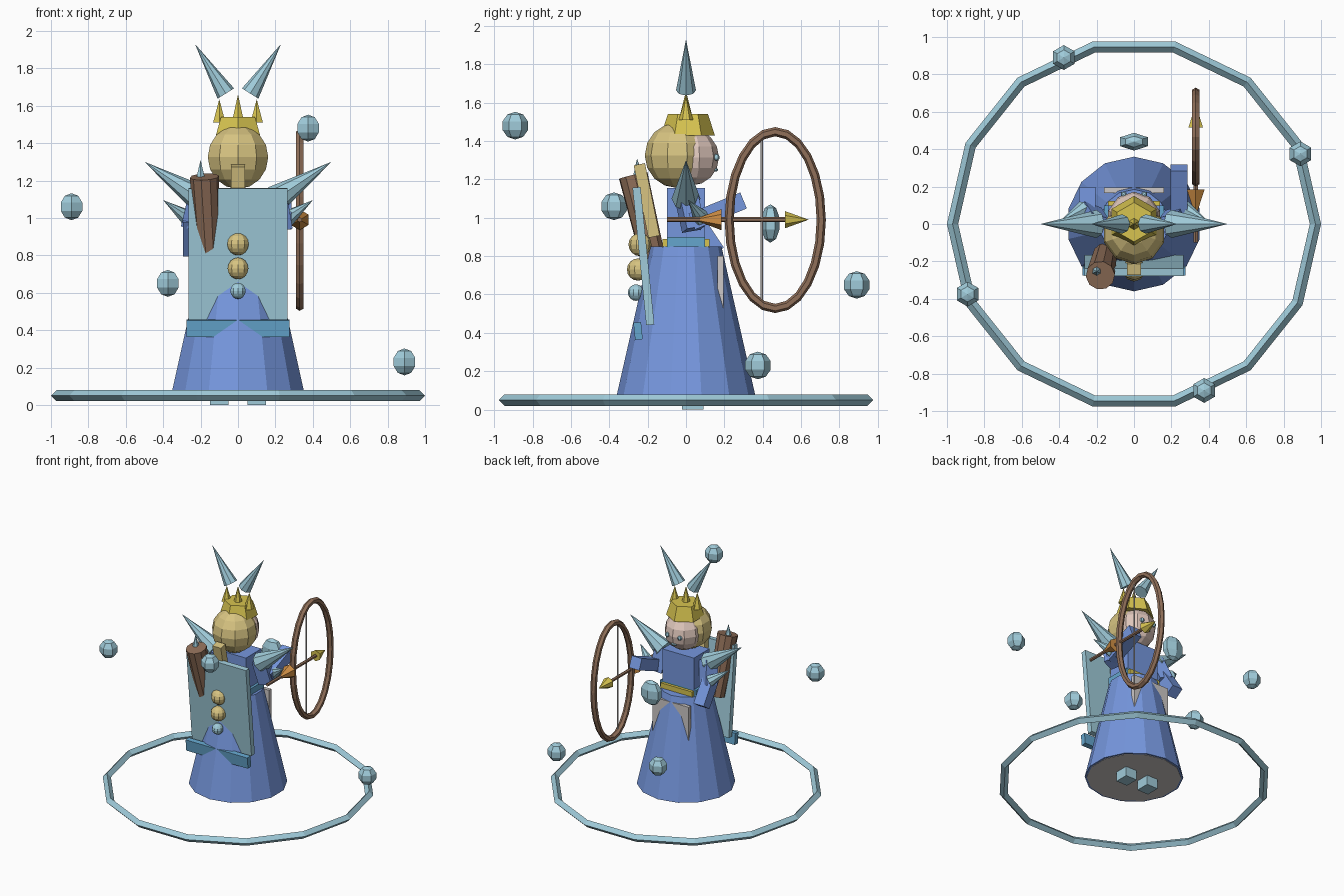
import bpy
from math import radians
from mathutils import Vector

cube = bpy.data.objects.get("Cube")
if cube:
    bpy.data.objects.remove(cube, do_unlink=True)


def material(name, r, g, b):
    m = bpy.data.materials.new(name)
    m.use_nodes = True
    m.diffuse_color = (r, g, b, 1)
    m.node_tree.nodes["Principled BSDF"].inputs["Base Color"].default_value = (r, g, b, 1)
    return m


ICE = material("ice", .35, .60, .70)
BLUE = material("gown blue", .18, .31, .73)
SKY = material("sash blue", .13, .38, .61)
GOLD = material("gold", .68, .55, .08)
HAIR = material("blonde", .68, .55, .22)
SKIN = material("skin", .75, .58, .51)
WOOD = material("wood", .28, .16, .10)
ORANGE = material("orange", .64, .28, .06)
SILVER = material("silver", .61, .58, .57)


def finish(name, mat):
    ob = bpy.context.object
    ob.name = name
    ob.data.materials.append(mat)
    return ob


def box(name, mat, loc, size, tilt=0):
    bpy.ops.mesh.primitive_cube_add(size=1, location=loc, rotation=(tilt, 0, 0))
    bpy.context.object.scale = size
    return finish(name, mat)


def ball(name, mat, loc, size, segs=10, rings=8):
    bpy.ops.mesh.primitive_uv_sphere_add(segments=segs, ring_count=rings, radius=1, location=loc)
    bpy.context.object.scale = size if isinstance(size, tuple) else (size,) * 3
    return finish(name, mat)


def cone(name, mat, start, end, r1, r2=0, segs=8):
    """Cone, frustum or rod running from start to end."""
    a, b = Vector(start), Vector(end)
    bpy.ops.mesh.primitive_cone_add(vertices=segs, radius1=r1, radius2=r2,
                                    depth=(b - a).length, location=(a + b) / 2)
    ob = bpy.context.object
    ob.rotation_mode = "QUATERNION"
    if (b - a).normalized().z < .9999:
        ob.rotation_quaternion = (b - a).to_track_quat("Z", "Y")
    return finish(name, mat)


def limb(name, start, end, width):
    """Square sleeve between two points."""
    a, b = Vector(start), Vector(end)
    ob = box(name, BLUE, (a + b) / 2, (width, width, (b - a).length))
    ob.rotation_mode = "QUATERNION"
    ob.rotation_quaternion = Vector((0, 0, 1)).rotation_difference(b - a)
    return ob


# Ground ring and floating crystals
bpy.ops.mesh.primitive_torus_add(major_segments=14, minor_segments=4, major_radius=.97,
                                 minor_radius=.03, location=(0, 0, .05))
finish("ground_ring", ICE)
for i, (x, y, z) in enumerate([(.89, .375, .23), (-.375, .89, .65),
                               (-.89, -.375, 1.06), (.375, -.89, 1.48)]):
    ball(f"crystal_{i}", ICE, (x, y, z), (.07, .07, .072), 6, 5)
ball("front_crystal", ICE, (0, .44, .97), (.09, .05, .1), 6, 5)

# Gown, boots, apron and belt
cone("skirt", BLUE, (0, 0, .08), (0, 0, .85), .36, .185, 14)
cone("skirt_lining", SILVER, (0, 0, .077), (0, 0, .09), .345, .345, 14)
for side in (-1, 1):
    box("boot", ICE, (side * .1, .035, .06), (.1, .11, .12))
box("torso", BLUE, (0, 0, 1), (.28, .2, .31))
box("apron", SILVER, (0, .18, .62), (.32, .03, .36))
box("belt", GOLD, (0, 0, .868), (.28, .245, .045))
box("sash", SKY, (0, 0, .873), (.32, .2, .055))

# Cape with its hem
box("cape", ICE, (0, -.222, .8), (.53, .042, .72), .1)
box("cape_hem", SKY, (0, -.25, .41), (.55, .04, .09), .1)

# Head, face and braid
ball("hair", HAIR, (0, -.045, 1.325), (.17, .17, .17))
ball("face", SKIN, (0, .025, 1.315), (.145, .147, .147))
for side in (-1, 1):
    ball("eye", ICE, (side * .055, .158, 1.315), .018, 6, 5)
ball("mouth", ICE, (0, .155, 1.25), (.025, .012, .01), 6, 5)
box("braid", HAIR, (0, -.205, 1.09), (.075, .06, .385), .2)
ball("braid_bead_upper", HAIR, (0, -.24, .86), .06)
ball("braid_bead_lower", HAIR, (0, -.25, .73), .058)
ball("braid_tip", ICE, (0, -.26, .61), .043)

# Crown with points and ice horns
cone("crown", GOLD, (0, .01, 1.43), (0, .01, 1.54), .14, .105, 6)
for x in (-.1, 0, .1):
    cone("crown_point", GOLD, (x, 0, 1.51), (x, 0, 1.66 if x == 0 else 1.635), .038, 0, 6)

# Paired ice spikes
for side in (-1, 1):
    cone("horn", ICE, (side * .065, 0, 1.665), (side * .23, 0, 1.93), .052)
    cone("shoulder_spike", ICE, (side * .2, 0, 1.1), (side * .5, 0, 1.3), .075)
    cone("elbow_spike", ICE, (side * .27, .08, 1.0), (side * .4, .01, 1.095), .045)

# Left arm reaching to the bow, right arm hanging
limb("left_upper_arm", (.2, 0, 1.12), (.23, .04, .94), .1)
limb("left_forearm", (.24, .03, .98), (.24, .3, 1.09), .09)
limb("right_upper_arm", (-.2, 0, 1.12), (-.24, .06, .95), .1)
limb("right_forearm", (-.25, .04, 1.0), (-.25, .16, .82), .09)

# Bow, string and nocked arrow
bpy.ops.mesh.primitive_torus_add(major_segments=24, minor_segments=6, major_radius=.24,
                                 minor_radius=.024, location=(.33, .465, .988),
                                 rotation=(0, radians(90), 0))
bow = finish("bow", WOOD)
for v in bow.data.vertices:  # stretch the hoop while keeping its thickness even
    core = Vector((v.co.x, v.co.y)).normalized() * .24
    v.co.x += core.x * .92
cone("bow_string", SILVER, (.33, .395, .56), (.33, .395, 1.42), .006, .006, 6)
cone("arrow_shaft", WOOD, (.33, -.1, .99), (.33, .53, .99), .013, .013, 6)
cone("arrow_head", GOLD, (.33, .515, .99), (.33, .64, .99), .045, 0, 6)
cone("arrow_grip", ORANGE, (.33, .185, .99), (.33, .04, .99), .055, 0, 6)

# Quiver with a spare arrow
cone("quiver", WOOD, (-.155, -.165, .76), (-.18, -.275, 1.22), .065, .078, 10)
cone("spare_arrow", ICE, (-.2, -.25, 1.2), (-.2, -.255, 1.31), .03, 0, 6)
